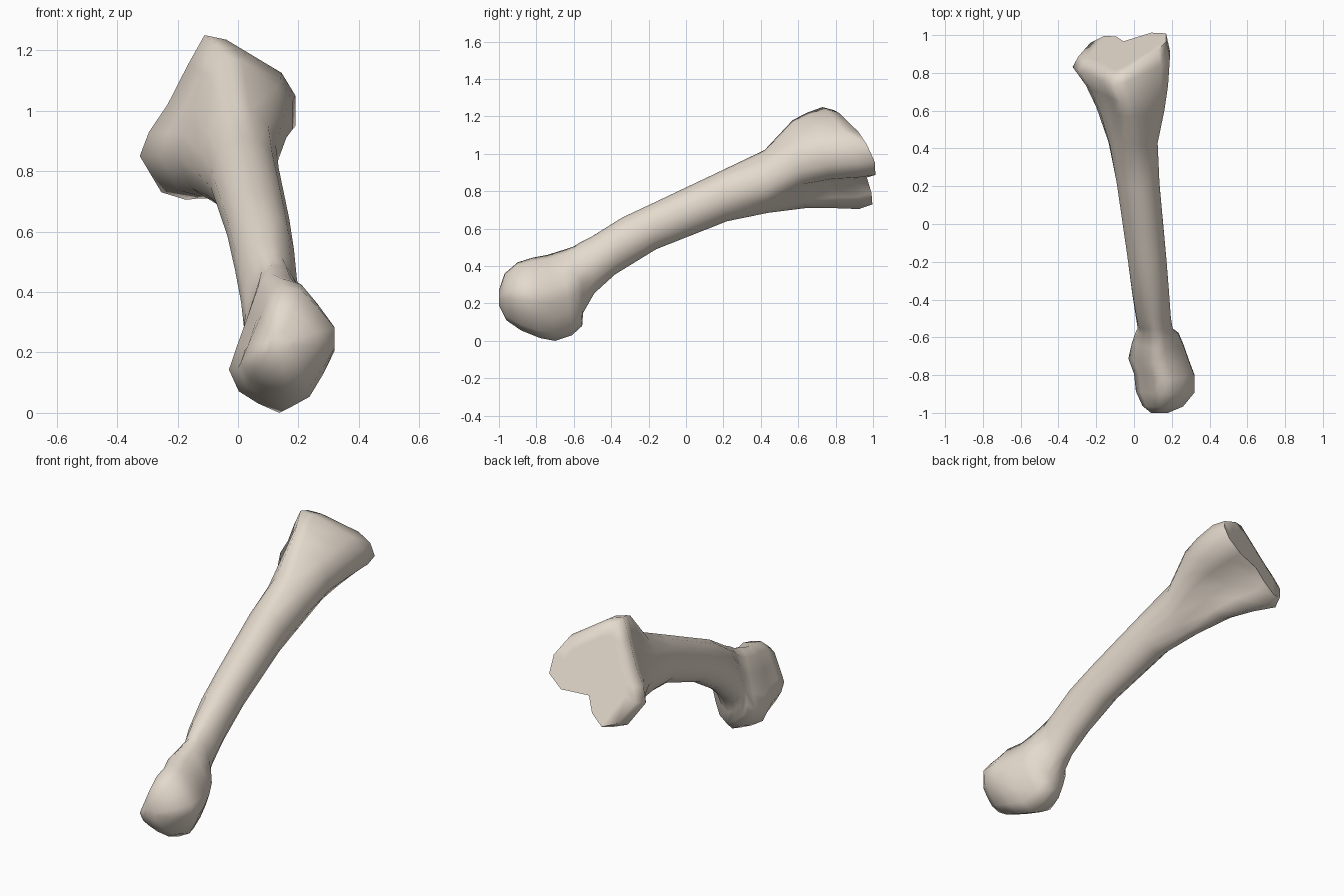
import bpy, bmesh
from math import sin, cos, pi, radians
from mathutils import Vector

if "Cube" in bpy.data.objects:
    bpy.data.objects.remove(bpy.data.objects["Cube"])

N = 14  # points per cross-section, clockwise from the top

# Cross-section outlines as (x, z)
SHAFT = [(sin(2 * pi * i / N), cos(2 * pi * i / N)) for i in range(N)]
HEAD = [(.13, .45), (.2, .43), (.26, .36), (.32, .28), (.32, .2), (.28, .12), (.23, .04),
        (.155, 0), (.08, .03), (.01, .07), (-.025, .14), (.005, .22), (.045, .32), (.08, .41)]
BASE = [(-.11, 1.25), (-.04, 1.235), (.14, 1.125), (.185, 1.05), (.185, .95), (.10, .875), (-.06, .86),
        (-.1, .77), (-.17, .705), (-.25, .73), (-.32, .85), (-.29, .93), (-.23, 1.02), (-.165, 1.15)]

# Stations: top y, top z, bottom y, bottom z, min x, max x, mix (-1 head, 0 shaft, 1 base)
STATIONS = [
    (-1.0, .27, -1.0, .19, .09, .18, -1),
    (-.97, .36, -.96, .11, .045, .26, -1),
    (-.90, .42, -.88, .055, .01, .32, -1),
    (-.82, .445, -.78, .015, 0, .32, -1),
    (-.74, .46, -.70, 0, -.03, .29, -1),
    (-.66, .485, -.61, .03, -.01, .26, -1),
    (-.60, .505, -.555, .08, .01, .235, -.85),
    (-.56, .53, -.55, .15, .02, .205, -.55),
    (-.50, .56, -.49, .255, .01, .195, -.25),
    (-.34, .66, -.38, .355, -.01, .185, 0),
    (-.18, .735, -.16, .49, -.035, .17, 0),
    (.20, .915, .22, .64, -.09, .135, 0),
    (.42, 1.02, .44, .685, -.135, .125, .3),
    (.57, 1.18, .64, .71, -.2, .16, .75),
    (.65, 1.22, .80, .71, -.255, .18, .95),
    (.74, 1.25, .95, .705, -.325, .19, 1),
    (.80, 1.235, 1.03, .73, -.295, .17, 1),
]


def fit(points):
    """Scale an outline to x in -1..1 and z in 0..1."""
    xs, zs = zip(*points)
    x0, x1, z0, z1 = min(xs), max(xs), min(zs), max(zs)
    return [(2 * (x - x0) / (x1 - x0) - 1, (z - z0) / (z1 - z0)) for x, z in points]


def ring(station, shrink=1.0):
    """Place one blended cross-section between its top and bottom points."""
    yt, zt, yb, zb, x0, x1, mix = station
    target, w = fit(HEAD if mix < 0 else BASE), abs(mix)
    outline = fit([(a * (1 - w) + c * w, b * (1 - w) + d * w)
                   for (a, b), (c, d) in zip(fit(SHAFT), target)])
    skew = max(0, yb - .7) * .25          # turns the flat joint face sideways
    result = []
    for u, v in outline:
        u, v = -.08 + (u + .08) * shrink, .5 + (v - .5) * shrink
        y = yb + (yt - yb) * v + skew * u
        result.append(Vector(((x0 + x1) / 2 + u * (x1 - x0) / 2, y, zb + (zt - zb) * v)))
    return result


# Rings of the bone, plus an inner ring on the flat joint face
rings = [ring(s) for s in STATIONS]
rings.append(ring(STATIONS[-1], .75))

bm = bmesh.new()
loops = [[bm.verts.new(p) for p in r] for r in rings]
for a, b in zip(loops, loops[1:]):
    for i in range(N):
        j = (i + 1) % N
        bm.faces.new((a[i], a[j], b[j], b[i]))
bm.faces.new(loops[0])
bm.faces.new(loops[-1])
bmesh.ops.recalc_face_normals(bm, faces=bm.faces)

mesh = bpy.data.meshes.new("foot_bone")
bm.to_mesh(mesh)
bm.free()
bone = bpy.data.objects.new("foot_bone", mesh)
bpy.context.collection.objects.link(bone)

# Ivory colour
ivory = bpy.data.materials.new("ivory")
ivory.diffuse_color = (.78, .70, .61, 1)
ivory.use_nodes = True
ivory.node_tree.nodes["Principled BSDF"].inputs["Base Color"].default_value = ivory.diffuse_color
mesh.materials.append(ivory)

bpy.context.view_layer.objects.active = bone
bone.select_set(True)
bpy.ops.object.shade_smooth_by_angle(angle=radians(75))
